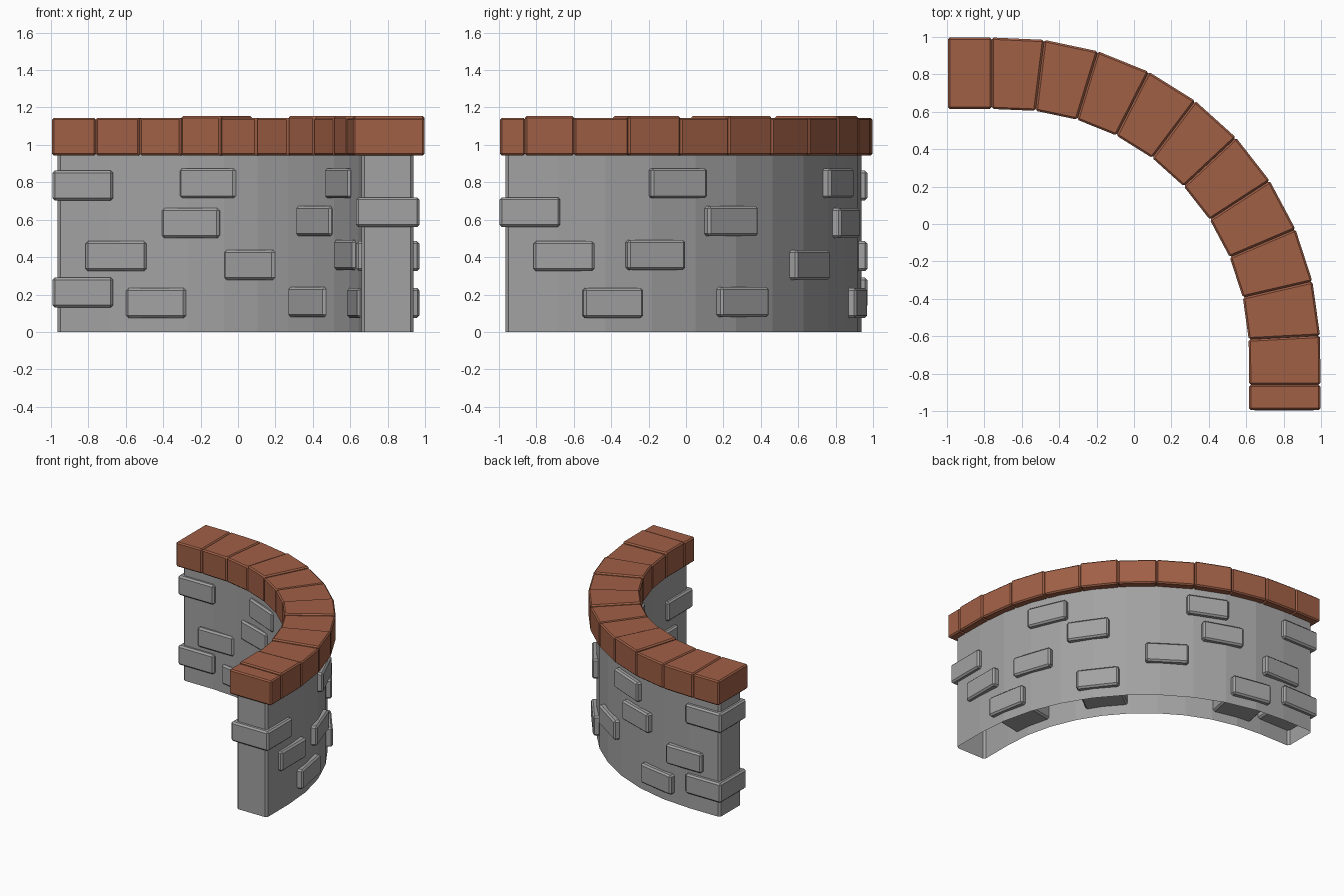
import bpy, bmesh, math

if "Cube" in bpy.data.objects:
    bpy.data.objects.remove(bpy.data.objects["Cube"])

C = -0.685            # arc centre, same in x and y
TOP_R = (1.30, 1.682)  # coping inner and outer radius
WALL_R = (1.345, 1.622)
BRICK_R = (1.317, 1.655)


def material(name, rgb):
    m = bpy.data.materials.new(name)
    m.diffuse_color = (*rgb, 1)
    m.use_nodes = True
    m.node_tree.nodes["Principled BSDF"].inputs["Base Color"].default_value = m.diffuse_color
    return m


grey = material("grey stone", (0.36, 0.36, 0.36))
brown = material("terracotta", (0.35, 0.115, 0.06))


def polar(r, deg, along=0.0):
    """Point at angle clockwise from +y, shifted along the tangent."""
    a = math.radians(deg)
    return (C + r * math.sin(a) + along * math.cos(a),
            C + r * math.cos(a) - along * math.sin(a))


def prism(name, pts, z0, z1, mat, caps=True, bevel=0.0):
    bm = bmesh.new()
    lo = [bm.verts.new((x, y, z0)) for x, y in pts]
    hi = [bm.verts.new((x, y, z1)) for x, y in pts]
    n = len(pts)
    for i in range(n):
        j = (i + 1) % n
        bm.faces.new((lo[i], lo[j], hi[j], hi[i]))
    if caps:
        bm.faces.new(lo[::-1])
        bm.faces.new(hi)
    if bevel:
        bmesh.ops.bevel(bm, geom=bm.edges[:], offset=bevel, segments=1,
                        profile=0.5, affect='EDGES')
    me = bpy.data.meshes.new(name)
    bm.to_mesh(me)
    bm.free()
    me.materials.append(mat)
    ob = bpy.data.objects.new(name, me)
    bpy.context.collection.objects.link(ob)
    return ob


# Hollow curved wall, open at the bottom, with chamfered end corners
ri, ro = WALL_R
end, ch = 0.965 + C, 0.016
outer = [polar(ro, 9 * i) for i in range(11)]
inner = [polar(ri, 90 - 9 * i) for i in range(11)]
far_end = [polar(ro, 90, end - ch), polar(ro - ch, 90, end),
           polar(ri + ch, 90, end), polar(ri, 90, end - ch)]
near_end = [polar(ri, 0, -end + ch), polar(ri + ch, 0, -end),
            polar(ro - ch, 0, -end), polar(ro, 0, -end + ch)]
outline = outer + far_end + inner + near_end
prism("wall", outline[::-1], 0.0, 0.95, grey, caps=False)

# Through-stones: angle, tangent shift, bottom height
bricks = [(23.2, 0, 0.715), (19, 0, 0.502), (0, 0.033, 0.325), (10.7, 0, 0.075),
          (34.2, 0, 0.278), (55.3, 0, 0.512), (66.8, 0, 0.715), (71.3, 0, 0.332),
          (52.6, 0, 0.08), (79.6, 0, 0.075), (90, -0.033, 0.325),
          (0, -0.145, 0.703), (0, -0.145, 0.13), (90, 0.15, 0.56)]
for i, (a, s, z) in enumerate(bricks):
    h = 0.1625
    pts = [polar(BRICK_R[0], a, s - h), polar(BRICK_R[0], a, s + h),
           polar(BRICK_R[1], a, s + h), polar(BRICK_R[1], a, s - h)]
    prism(f"wall_stone_{i}", pts, z, z + 0.16, grey, bevel=0.013)

# Coping blocks between successive joints; some sit slightly higher
joints = [(0, -0.31), (0, -0.075)] + [(7 + 10 * k, 0) for k in range(9)]
joints += [(90, 0.175), (90, 0.31)]
for i in range(len(joints) - 1):
    (a, s), (b, t) = joints[i], joints[i + 1]
    pts = [polar(TOP_R[0], a, s), polar(TOP_R[0], b, t),
           polar(TOP_R[1], b, t), polar(TOP_R[1], a, s)]
    top = 1.155 if i in (3, 6, 8, 10) else 1.145
    prism(f"coping_block_{i}", pts, 0.943, top, brown, bevel=0.01)
